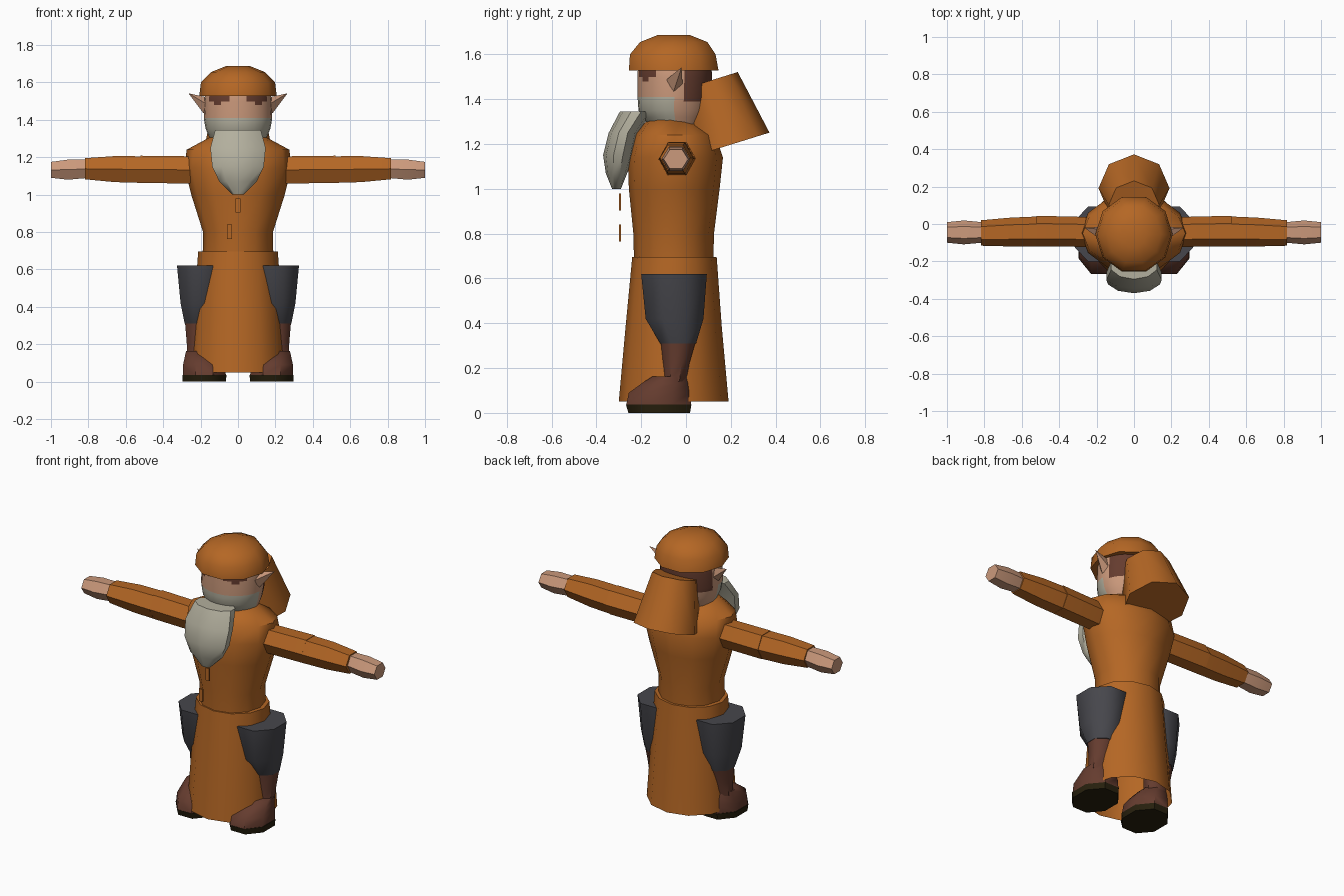
import bpy, bmesh, math
from mathutils import Vector

cube = bpy.data.objects.get("Cube")
if cube:
    bpy.data.objects.remove(cube, do_unlink=True)


def material(name, rgb):
    m = bpy.data.materials.new(name)
    m.use_nodes = True
    m.diffuse_color = (*rgb, 1)
    m.node_tree.nodes["Principled BSDF"].inputs["Base Color"].default_value = (*rgb, 1)
    return m


ORANGE = material("orange cloth", (0.46, 0.135, 0.018))
SKIN = material("skin", (0.60, 0.32, 0.20))
GREY = material("grey beard", (0.45, 0.43, 0.34))
PANTS = material("charcoal cloth", (0.062, 0.062, 0.072))
BROWN = material("brown leather", (0.13, 0.045, 0.028))
SOLE = material("dark sole", (0.02, 0.014, 0.004))


def finish(name, bm, mats, rule=None, smooth=50):
    """Turn a bmesh into an object, colouring faces by an optional rule."""
    bmesh.ops.recalc_face_normals(bm, faces=bm.faces)
    if rule:
        for f in bm.faces:
            f.material_index = rule(f.calc_center_median())
    mesh = bpy.data.meshes.new(name)
    bm.to_mesh(mesh)
    bm.free()
    ob = bpy.data.objects.new(name, mesh)
    bpy.context.collection.objects.link(ob)
    for m in mats:
        mesh.materials.append(m)
    if smooth:
        bpy.ops.object.select_all(action='DESELECT')
        ob.select_set(True)
        bpy.context.view_layer.objects.active = ob
        bpy.ops.object.shade_smooth_by_angle(angle=math.radians(smooth))
    return ob


def upright(a, b, h):
    return Vector((a, b, h))


def loft(name, rings, n, mats, place=upright, phase=0.0, caps=(True, True), **kw):
    """Skin rings of (height, centre a, half width a, low b, high b)."""
    angles = [phase + 2 * math.pi * i / n for i in range(n)]
    ka = max(abs(math.cos(t)) for t in angles)
    kb = max(abs(math.sin(t)) for t in angles)
    bm = bmesh.new()
    loops = []
    for h, ca, ra, b0, b1 in rings:
        cb, rb = (b0 + b1) / 2, (b1 - b0) / 2
        loops.append([bm.verts.new(place(ca + ra * math.cos(t) / ka,
                                         cb + rb * math.sin(t) / kb, h)) for t in angles])
    for lo, hi in zip(loops, loops[1:]):
        for i in range(n):
            j = (i + 1) % n
            bm.faces.new((lo[i], lo[j], hi[j], hi[i]))
    if caps[0]:
        bm.faces.new(loops[0])
    if caps[1]:
        bm.faces.new(loops[-1])
    return finish(name, bm, mats, **kw)


# Robe: upper body and open skirt
loft("robe_body", [
    (0.60, 0, 0.19, -0.23, 0.12), (0.80, 0, 0.187, -0.235, 0.125),
    (1.00, 0, 0.25, -0.255, 0.15), (1.14, 0, 0.285, -0.26, 0.165),
    (1.24, 0, 0.275, -0.23, 0.13), (1.31, 0, 0.145, -0.17, 0.03)], 12, [ORANGE])
loft("robe_skirt", [
    (0.05, 0, 0.255, -0.30, 0.19), (0.38, 0, 0.235, -0.27, 0.16),
    (0.695, 0, 0.213, -0.24, 0.137)], 12, [ORANGE], caps=(False, True))

# Front fasteners
for name, x, z in (("upper_toggle", 0, 0.942), ("lower_toggle", -0.045, 0.802)):
    bm = bmesh.new()
    bmesh.ops.create_cube(bm, size=1)
    bmesh.ops.scale(bm, vec=(0.026, 0.009, 0.076), verts=bm.verts)
    bmesh.ops.translate(bm, vec=(x, -0.295, z), verts=bm.verts)
    finish(name, bm, [ORANGE], smooth=0)


# Head with beard, hair and eye areas coloured by position
def head_colour(c):
    if c.z < 1.41 and c.y < -0.06:
        return 1
    if c.z > 1.39 and c.y > -0.01:
        return 2
    if c.z > 1.497 and 0.05 < abs(c.x) < 0.155 and c.y < -0.11:
        return 2
    if 1.48 < c.z < 1.497 and 0.07 < abs(c.x) < 0.11 and c.y < -0.11:
        return 2
    return 0


loft("head", [
    (1.29, 0, 0.145, -0.17, 0.08), (1.32, 0, 0.16, -0.195, 0.095),
    (1.35, 0, 0.172, -0.212, 0.105), (1.39, 0, 0.18, -0.215, 0.11),
    (1.41, 0, 0.183, -0.216, 0.113), (1.48, 0, 0.18, -0.216, 0.115),
    (1.498, 0, 0.18, -0.216, 0.115), (1.522, 0, 0.178, -0.216, 0.115),
    (1.56, 0, 0.17, -0.21, 0.11)], 24, [SKIN, GREY, BROWN], rule=head_colour)

# Hanging beard
loft("beard", [
    (1.00, 0, 0.03, -0.33, -0.29), (1.07, 0, 0.10, -0.358, -0.262),
    (1.15, 0, 0.138, -0.37, -0.235), (1.25, 0, 0.148, -0.345, -0.215),
    (1.345, 0, 0.122, -0.295, -0.15)], 10, [GREY], phase=math.pi / 10)

# Cap
loft("cap", [
    (1.528, 0, 0.207, -0.255, 0.145), (1.60, 0, 0.198, -0.25, 0.132),
    (1.655, 0, 0.145, -0.205, 0.095), (1.687, 0, 0.065, -0.125, 0.015)], 10, [ORANGE])

# Lowered hood: a tilted tapered octagon
across = Vector((0, 0.955, 0.297))
down = Vector((0, 0.297, -0.955))


def tilted(a, b, h):
    return Vector((a, 0.102, 1.481)) + across * b + down * h


loft("hood", [(0, 0, 0.135, -0.135, 0.135), (0.30, 0, 0.19, -0.19, 0.19)],
     8, [ORANGE], place=tilted)

# Paired parts
for side, s in (("left", 1), ("right", -1)):

    def along_arm(a, b, h, s=s):
        return Vector((s * h, a, b))

    def beside(a, b, h, s=s):
        return Vector((s * a, b, h))

    loft(side + "_upper_arm", [
        (0.20, -0.045, 0.075, 1.065, 1.20), (0.27, -0.042, 0.08, 1.06, 1.205),
        (0.52, -0.038, 0.082, 1.062, 1.208)], 6, [ORANGE], place=along_arm, smooth=25)
    loft(side + "_forearm", [
        (0.52, -0.04, 0.08, 1.063, 1.205), (0.66, -0.043, 0.077, 1.067, 1.206),
        (0.818, -0.048, 0.068, 1.082, 1.195)], 6, [ORANGE], place=along_arm, smooth=25)
    loft(side + "_hand", [
        (0.815, -0.045, 0.055, 1.088, 1.188), (0.91, -0.045, 0.064, 1.08, 1.187),
        (1.0, -0.045, 0.055, 1.09, 1.175)], 6, [SKIN], place=along_arm, smooth=25)

    # Pointed ear: flattened cone swept out and up
    bm = bmesh.new()
    tip = bm.verts.new((s * 0.265, -0.02, 1.542))
    base = [bm.verts.new((s * x, y, z)) for x, y, z in (
        (0.17, -0.09, 1.485), (0.185, -0.055, 1.435),
        (0.165, -0.015, 1.46), (0.165, -0.03, 1.52))]
    for i in range(4):
        bm.faces.new((base[i], base[(i + 1) % 4], tip))
    bm.faces.new(base)
    finish(side + "_ear", bm, [SKIN], smooth=0)

    # Trouser leg, boot shaft, shoe and sole
    loft(side + "_trouser_leg", [
        (0.31, 0.20, 0.085, -0.115, 0.045), (0.42, 0.195, 0.112, -0.18, 0.078),
        (0.62, 0.19, 0.136, -0.20, 0.093)], 8, [PANTS], place=beside, phase=math.pi / 8)
    loft(side + "_boot_shaft", [
        (0.14, 0.20, 0.07, -0.10, 0.0), (0.22, 0.20, 0.075, -0.102, 0.015),
        (0.315, 0.20, 0.083, -0.112, 0.042)], 8, [BROWN], place=beside, phase=math.pi / 8)
    loft(side + "_shoe", [
        (0.035, 0.18, 0.115, -0.267, 0.022), (0.09, 0.182, 0.112, -0.255, 0.02),
        (0.13, 0.19, 0.095, -0.20, 0.012), (0.163, 0.20, 0.078, -0.15, 0.0)],
         8, [BROWN], place=beside, phase=math.pi / 8)
    loft(side + "_sole", [
        (0.0, 0.18, 0.116, -0.257, 0.018), (0.037, 0.18, 0.118, -0.268, 0.024)],
         8, [SOLE], place=beside, phase=math.pi / 8)
